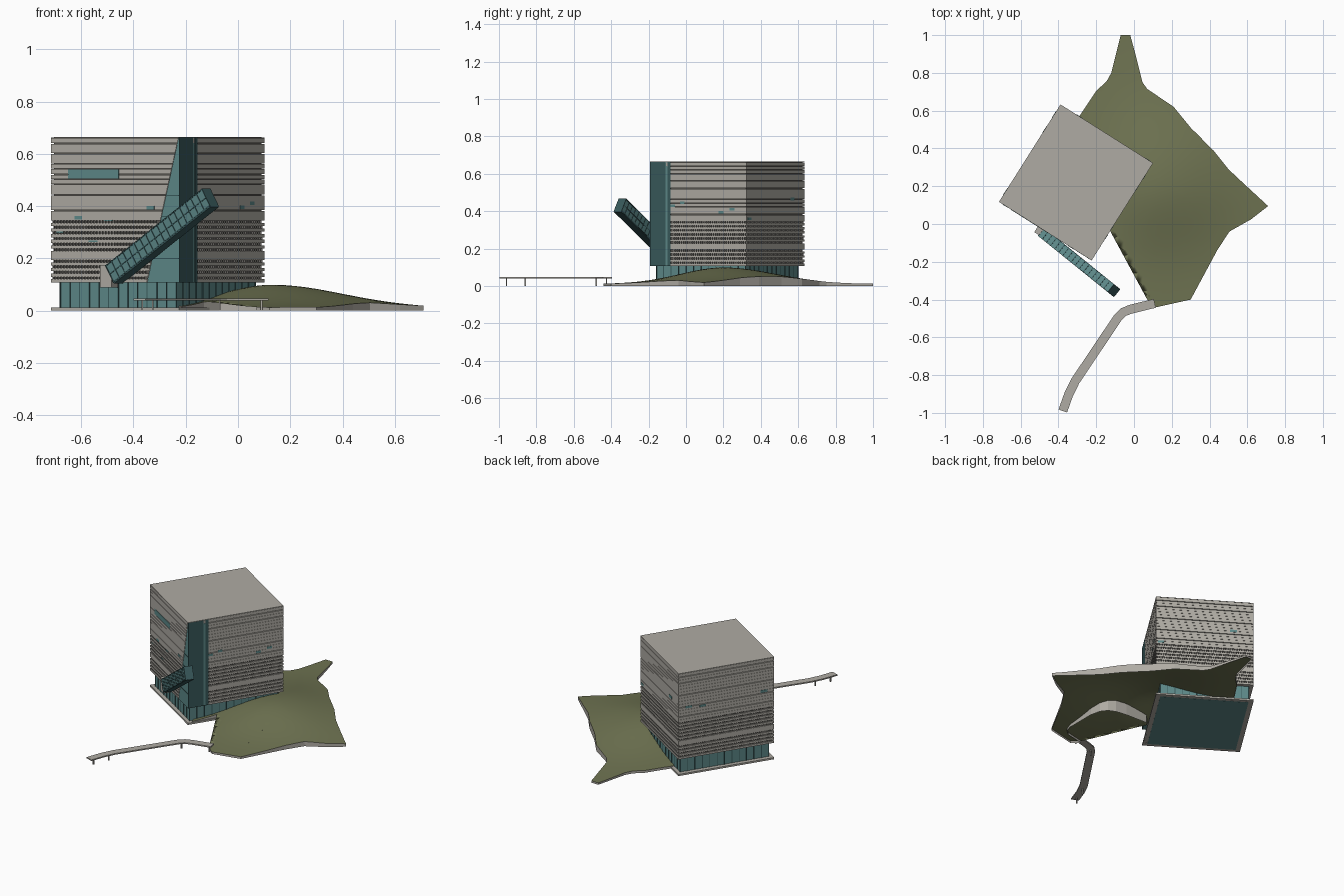
import bpy, bmesh, math
from mathutils import Matrix, Vector

if "Cube" in bpy.data.objects:
    bpy.data.objects.remove(bpy.data.objects["Cube"])

# Local frame of the rotated building
M = Matrix.Translation((-0.307, 0.22, 0)) @ Matrix.Rotation(math.radians(-32.3), 4, 'Z')
HU, HV, V0 = 0.29, 0.305, -0.175
Z0, ZM, Z1 = 0.108, 0.345, 0.662


def material(name, rgb):
    m = bpy.data.materials.new(name)
    m.diffuse_color = (*rgb, 1)
    m.use_nodes = True
    m.node_tree.nodes["Principled BSDF"].inputs["Base Color"].default_value = m.diffuse_color
    return m


STONE = material("stone", (0.43, 0.41, 0.37))
SHADE = material("recess", (0.10, 0.095, 0.085))
FIN = material("fin", (0.24, 0.23, 0.21))
GLASS = material("glass", (0.11, 0.25, 0.25))
FRAME = material("frame", (0.04, 0.10, 0.105))
GRASS = material("grass", (0.16, 0.175, 0.085))


def finish(name, bm, mat, matrix=None, smooth=False):
    me = bpy.data.meshes.new(name)
    bm.to_mesh(me)
    bm.free()
    ob = bpy.data.objects.new(name, me)
    bpy.context.collection.objects.link(ob)
    me.materials.append(mat)
    if matrix:
        ob.matrix_world = matrix
    for p in me.polygons:
        p.use_smooth = smooth
    return ob


def box(bm, c, s):
    bmesh.ops.create_cube(bm, size=1, matrix=Matrix.Translation(c) @ Matrix.Diagonal((*s, 1)))


def boxes(name, items, mat, matrix=None):
    bm = bmesh.new()
    for c, s in items:
        box(bm, c, s)
    return finish(name, bm, mat, matrix)


def loft(bm, low, z0, high, z1):
    a = [bm.verts.new((x, y, z0)) for x, y in low]
    b = [bm.verts.new((x, y, z1)) for x, y in high]
    n = len(a)
    bm.faces.new(a[::-1])
    bm.faces.new(b)
    for i in range(n):
        j = (i + 1) % n
        bm.faces.new((a[i], a[j], b[j], b[i]))


def wedge_u(z):  # slanted edge between cladding and corner glass
    return 0.142 + 0.144 * (z - Z0) / (Z1 - Z0)


def clad_plan(z, d):
    return [(-HU + d, -HV + d), (min(wedge_u(z), HU - d), -HV + d), (HU - d, V0),
            (HU - d, HV - d), (-HU + d, HV - d)]


def on_face(face, t, z, w, h, out, depth):
    """Box lying on one facade: t runs along it, out is the offset outwards."""
    if face in 'FB':
        return (t, (HV + out) * (-1 if face == 'F' else 1), z), (w, depth, h)
    return ((HU + out) * (1 if face == 'R' else -1), t, z), (depth, w, h)


# Recessed core behind the cladding
bm = bmesh.new()
loft(bm, clad_plan(Z0, 0.008), Z0, clad_plan(Z1, 0.008), Z1)
finish("cladding_core", bm, SHADE, M)

# Lower louvre bands and upper courses
bm = bmesh.new()
N = 11
pitch = (ZM - Z0) / N
for i in range(N):
    a = Z0 + i * pitch
    b = a + pitch * (1 if i == 4 else 0.58)
    loft(bm, clad_plan(a, 0), a, clad_plan(b, 0), b)
K = 16
step = (Z1 - ZM) / K
for i in range(K):
    a = ZM + i * step
    b = a + step - (0.004 if i in (1, 4, 8, 12, 14) else 0.001)
    loft(bm, clad_plan(a, 0), a, clad_plan(b, 0), b)
finish("cladding_bands", bm, STONE, M)

# Small fins in the louvre gaps
items = []
for i in range(N):
    z = Z0 + (i + 0.79) * pitch
    for face in 'FBLR':
        half = HU if face in 'FB' else HV
        n = int(2 * half / 0.0135)
        for k in range(n):
            t = -half + 0.01 + k * 0.0135 + (i % 2) * 0.006
            if (face == 'F' and t > wedge_u(z) - 0.01) or (face == 'R' and t < V0 + 0.01) or t > half - 0.008:
                continue
            items.append(on_face(face, t, z, 0.005, pitch * 0.44, -0.005, 0.006))
boxes("louvre_fins", items, FIN, M)

# Glass corner with slanted edge, ribs and transoms
bm = bmesh.new()
g = 0.002
loft(bm, [(wedge_u(Z0), -HV + g), (HU - g, -HV + g), (HU - g, V0)], Z0,
     [(wedge_u(Z1) - 0.001, -HV + g), (HU - g, -HV + g), (HU - g, V0)], Z1)
finish("corner_glass", bm, GLASS, M)
zc, zh = (Z0 + Z1) / 2, Z1 - Z0
boxes("corner_panels", [on_face('R', -0.255, zc, 0.096, zh, -0.001, 0.003),
                        on_face('R', -0.184, zc, 0.018, zh, -0.001, 0.003)] +
      [on_face('F', (wedge_u(z) + HU) / 2, z, HU - wedge_u(z), 0.003, -0.001, 0.003)
       for z in (0.2, 0.28, 0.36, 0.44)], FRAME, M)

# Roof
boxes("roof", [((0, 0, 0.6635), (2 * HU, 2 * HV, 0.003))], STONE, M)

# Facade windows: face, position along, height, width, tall
wins = [('F', -0.098, 0.523, 0.23, 0.034), ('F', -0.166, 0.355, 0.034, 0.014),
        ('F', 0.16, 0.394, 0.034, 0.014), ('F', -0.25, 0.30, 0.03, 0.005),
        ('F', -0.1, 0.265, 0.04, 0.005), ('F', -0.03, 0.345, 0.04, 0.005),
        ('R', -0.16, 0.43, 0.028, 0.014), ('R', -0.10, 0.445, 0.028, 0.014),
        ('R', 0.145, 0.395, 0.03, 0.014), ('R', 0.215, 0.411, 0.03, 0.014),
        ('B', 0.26, 0.36, 0.035, 0.014), ('B', -0.17, 0.465, 0.04, 0.016),
        ('L', -0.24, 0.455, 0.045, 0.016), ('L', 0.24, 0.44, 0.04, 0.014),
        ('L', 0.15, 0.432, 0.04, 0.014)]
boxes("windows", [on_face(f, t, z, w, h, 0, 0.003) for f, t, z, w, h in wins], GLASS, M)

# Glazed ground floor, mullions and plinth
BU, BV = 0.262, 0.282
boxes("ground_floor_glass", [((0, 0, 0.055), (2 * BU, 2 * BV, 0.11))], GLASS, M)
items = []
for k in range(13):
    t = -1 + k / 6
    for s in (-1, 1):
        items += [((t * BU, s * BV, 0.06), (0.004, 0.005, 0.096)),
                  ((s * BU, t * BV, 0.06), (0.005, 0.004, 0.096))]
boxes("ground_floor_mullions", items, FRAME, M)
boxes("plinth", [((0, 0, 0.0065), (2 * HU, 2 * HV, 0.011))], STONE, M)

# Inclined glass tube on the front
A, B = Vector((-0.475, -0.055, 0.14)), Vector((-0.107, -0.352, 0.432))
d = (B - A).normalized()
side = d.cross(Vector((0, 0, 1))).normalized()
up = side.cross(d)
T = Matrix((d, side, up)).transposed().to_4x4()
T.translation = (A + B) / 2
L, W, H = (B - A).length, 0.05, 0.078
boxes("tube_glass", [((0, 0, 0), (L, W, H))], GLASS, T)
items = [((0, 0, -H / 2), (L, W + 0.002, 0.006)), ((L / 2, 0, 0), (0.003, W * 0.8, H * 0.85))]
for s in (-1, 1):
    items += [((0, s * W / 2, z), (L, 0.004, 0.004)) for z in (-H / 2 + 0.004, 0, H / 2 - 0.002)]
items += [((-L / 2 + L * k / 17, 0, 0), (0.004, W + 0.003, H + 0.002)) for k in range(18)]
boxes("tube_frame", items, FRAME, T)
boxes("tube_entry_block", [((0, 0, 0.132), (0.052, 0.045, 0.085))], STONE,
      Matrix.Translation((-0.494, -0.038, 0)) @ Matrix.Rotation(math.radians(-32.3), 4, 'Z'))

# Rolling green roof landscape, with retaining walls down to the ground
outline = [(-0.07, 1), (-0.02, 1), (0.01, 0.89), (0.045, 0.75), (0.07, 0.715), (0.21, 0.62),
           (0.30, 0.51), (0.42, 0.39), (0.50, 0.29), (0.58, 0.215), (0.71, 0.095), (0.62, 0.025),
           (0.505, -0.04), (0.44, -0.14), (0.30, -0.40), (0.12, -0.44), (0.07, -0.40),
           (0.19, -0.375), (0.225, -0.345), (0.24, -0.30), (0.24, -0.11), (0.225, -0.045),
           (0.195, -0.005), (0.15, 0.015), (0.08, 0.025), (-0.07, 0.03), (-0.13, -0.03),
           (-0.215, -0.165), (-0.225, -0.14), (-0.15, 0.01), (0.048, 0.314), (-0.307, 0.539),
           (-0.29, 0.57), (-0.20, 0.705), (-0.145, 0.755), (-0.12, 0.80)]


def hill(x, y):
    sx = 0.27 if x > 0.13 else 0.20
    sy = 0.28 if y > 0.2 else 0.23
    return 0.011 + 0.088 * math.exp(-0.5 * (((x - 0.13) / sx) ** 2 + ((y - 0.2) / sy) ** 2))


bm = bmesh.new()
bm.faces.new([bm.verts.new((x, y, 0)) for x, y in reversed(outline)])
bmesh.ops.triangulate(bm, faces=bm.faces[:])
for _ in range(5):
    bmesh.ops.subdivide_edges(bm, edges=[e for e in bm.edges if e.calc_length() > 0.06], cuts=1)
    bmesh.ops.triangulate(bm, faces=bm.faces[:])
    bmesh.ops.beautify_fill(bm, faces=bm.faces[:], edges=[e for e in bm.edges if not e.is_boundary])
for v in bm.verts:
    v.co.z = hill(v.co.x, v.co.y)
wall = bmesh.new()
for e in bm.edges:
    if e.is_boundary:
        lp = e.link_loops[0]
        p, q = lp.vert.co, lp.link_loop_next.vert.co
        wall.faces.new([wall.verts.new(c) for c in (q, p, (p.x, p.y, 0), (q.x, q.y, 0))])
finish("green_roof", bm, GRASS, smooth=True)
bmesh.ops.remove_doubles(wall, verts=wall.verts[:], dist=1e-5)
finish("retaining_wall", wall, STONE)

# Raised footbridge on posts
path = [Vector(p) for p in ((0.11, -0.42), (-0.02, -0.452), (-0.055, -0.466), (-0.085, -0.495),
                            (-0.31, -0.83), (-0.345, -0.90), (-0.377, -0.99))]
left, right = [], []
for i, p in enumerate(path):
    t = (path[min(i + 1, len(path) - 1)] - path[max(i - 1, 0)]).normalized()
    n = Vector((-t.y, t.x)) * 0.024
    left.append(p + n)
    right.append(p - n)
bm = bmesh.new()
loft(bm, right[::-1] + left, 0.039, right[::-1] + left, 0.047)
bmesh.ops.recalc_face_normals(bm, faces=bm.faces[:])
finish("footbridge_deck", bm, STONE)
boxes("footbridge_posts", [((x, y, 0.02), (0.007, 0.007, 0.04)) for x, y in
                           ((-0.366, -0.96), (-0.326, -0.86), (-0.07, -0.48), (0.09, -0.425))], STONE)
